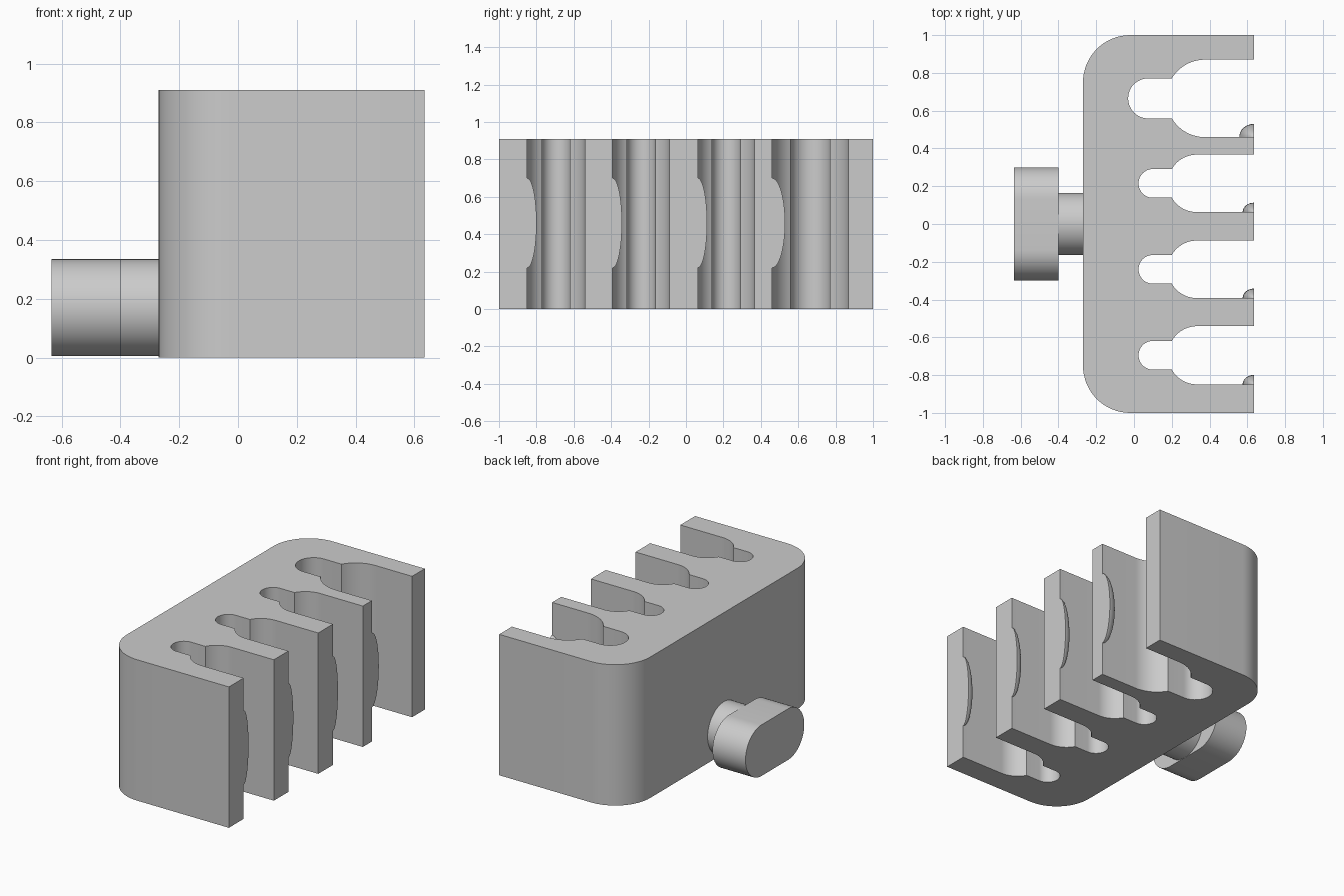
import bpy, bmesh
from math import sin, cos, radians, degrees, asin, sqrt
from mathutils import Matrix

default = bpy.data.objects.get("Cube")
if default:
    bpy.data.objects.remove(default, do_unlink=True)

grey = bpy.data.materials.new("plain_grey")
grey.use_nodes = True
colour = (0.6, 0.6, 0.6, 1)
grey.diffuse_color = colour
grey.node_tree.nodes["Principled BSDF"].inputs["Base Color"].default_value = colour

FRONT, BACK, HEIGHT = 0.635, -0.27, 0.91
THROAT = 0.2
# slot centre y, mouth radius, recess radius, recess centre x, bump length, bump height
SLOTS = [
    (-0.695, 0.154, 0.076, 0.10, 0.06, 0.05),
    (-0.24, 0.152, 0.076, 0.10, 0.06, 0.05),
    (0.215, 0.152, 0.076, 0.10, 0.06, 0.05),
    (0.665, 0.205, 0.106, 0.075, 0.078, 0.07),
]


def arc(cx, cy, r, start, end, steps=16):
    angles = [radians(start + (end - start) * i / steps) for i in range(steps + 1)]
    return [(cx + r * cos(a), cy + r * sin(a)) for a in angles]


def finish(name, bm):
    bmesh.ops.recalc_face_normals(bm, faces=bm.faces)
    mesh = bpy.data.meshes.new(name)
    bm.to_mesh(mesh)
    bm.free()
    mesh.materials.append(grey)
    obj = bpy.data.objects.new(name, mesh)
    bpy.context.collection.objects.link(obj)
    bpy.ops.object.select_all(action="DESELECT")
    obj.select_set(True)
    bpy.context.view_layer.objects.active = obj
    bpy.ops.object.shade_smooth_by_angle(angle=radians(30))
    return obj


def extrude(name, points, vector):
    bm = bmesh.new()
    face = bm.faces.new([bm.verts.new(p) for p in points])
    new = bmesh.ops.extrude_face_region(bm, geom=[face], use_keep_orig=True)["geom"]
    verts = [g for g in new if isinstance(g, bmesh.types.BMVert)]
    bmesh.ops.translate(bm, verts=verts, vec=vector)
    return finish(name, bm)


# Block with keyhole slots and rounded back corners
outline = [(FRONT, -1)]
for y, mouth, recess, recess_x, _, _ in SLOTS:
    mouth_x = THROAT + sqrt(mouth ** 2 - recess ** 2)
    meet = 180 - degrees(asin(recess / mouth))
    outline.append((FRONT, y - mouth))
    outline += arc(mouth_x, y, mouth, -90, -meet)
    outline += arc(recess_x, y, recess, -90, -270, 24)
    outline += arc(mouth_x, y, mouth, meet, 90)
    outline.append((FRONT, y + mouth))
outline.append((FRONT, 1))
CORNER = 0.25
outline += arc(BACK + CORNER, 1 - CORNER, CORNER, 90, 180)
outline += arc(BACK + CORNER, CORNER - 1, CORNER, 180, 270)
extrude("slotted_block", [(x, y, 0) for x, y in outline], (0, 0, HEIGHT))

# Retaining bump on the lower wall of each slot mouth
for i, (y, mouth, _, _, length, height) in enumerate(SLOTS, 1):
    bm = bmesh.new()
    bmesh.ops.create_uvsphere(bm, u_segments=32, v_segments=24, radius=1)
    for axis in ((1, 0, 0), (0, -1, 0)):
        cut = bmesh.ops.bisect_plane(
            bm, geom=bm.verts[:] + bm.edges[:] + bm.faces[:], dist=1e-4,
            plane_co=(0, 0, 0), plane_no=axis, clear_outer=True)
        edges = [g for g in cut["geom_cut"] if isinstance(g, bmesh.types.BMEdge)]
        bmesh.ops.holes_fill(bm, edges=edges)
    bm.transform(Matrix.Translation((FRONT, y - mouth, 0.46))
                 @ Matrix.Diagonal((length, height, 0.24, 1)))
    finish(f"retaining_bump_{i}", bm)

# Mounting peg: round neck and oblong head
PEG_R, PEG_Z, NECK_X, HEAD_X, SPREAD = 0.165, 0.17, -0.40, -0.635, 0.135
neck = arc(0, PEG_Z, PEG_R, 0, 360, 48)[:-1]
extrude("peg_neck", [(NECK_X, y, z) for y, z in neck], (BACK - NECK_X, 0, 0))
head = (arc(SPREAD, PEG_Z, PEG_R, -90, 90, 24)
        + arc(-SPREAD, PEG_Z, PEG_R, 90, 270, 24))
extrude("peg_head", [(HEAD_X, y, z) for y, z in head], (NECK_X - HEAD_X, 0, 0))
